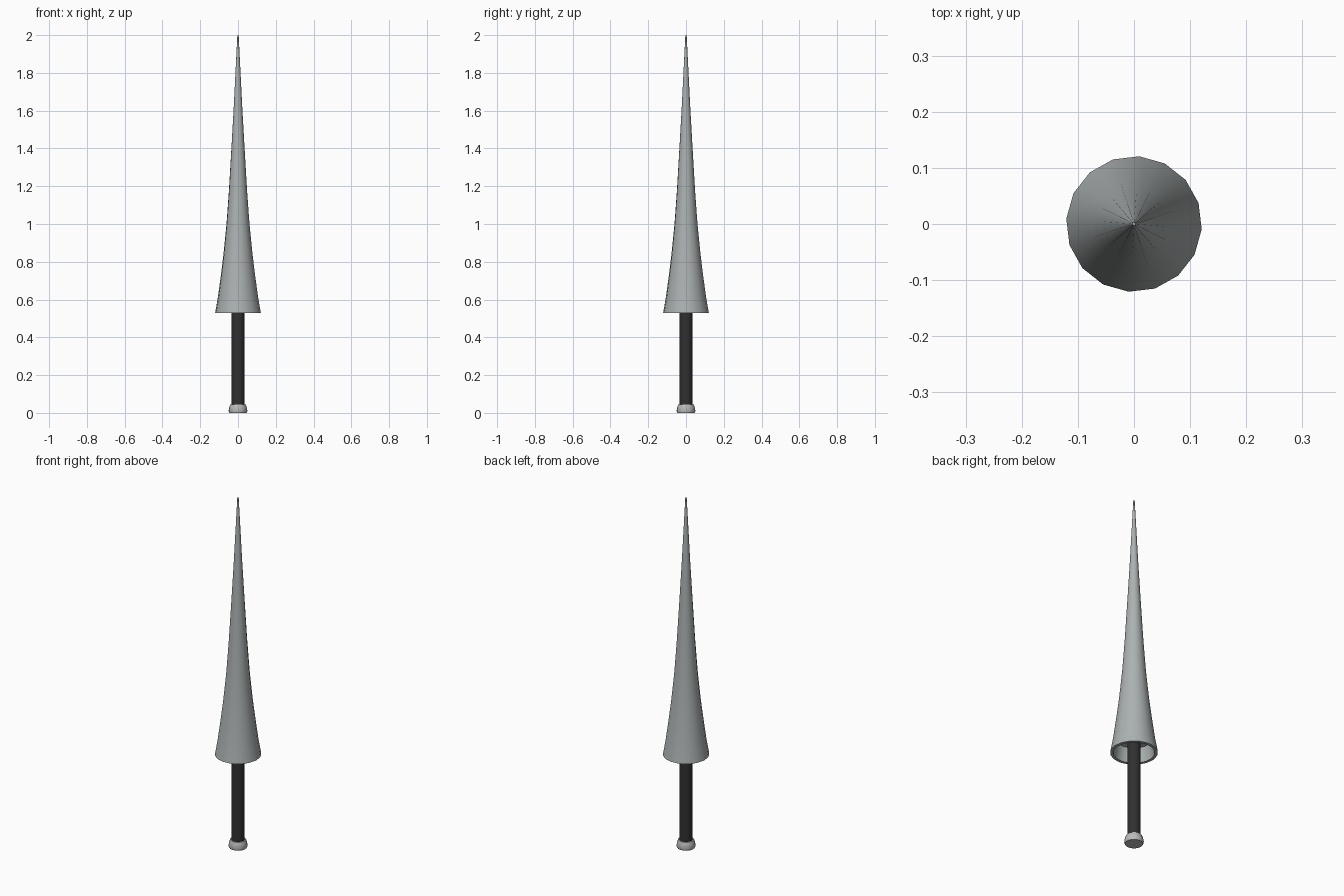
import bpy, math

if "Cube" in bpy.data.objects:
    bpy.data.objects.remove(bpy.data.objects["Cube"])


def material(name, rgb):
    m = bpy.data.materials.new(name)
    m.diffuse_color = (*rgb, 1)
    m.use_nodes = True
    m.node_tree.nodes["Principled BSDF"].inputs["Base Color"].default_value = m.diffuse_color
    return m


steel = material("steel_grey", (0.41, 0.44, 0.44))
dark = material("dark_grip", (0.03, 0.03, 0.03))
pale = material("pale_metal", (0.50, 0.49, 0.49))


def lathe(name, profile, sides, mat, offset=0.0, angle=40):
    """Spin (radius, z) points round z, capping both ends."""
    verts, faces = [], []
    for r, z in profile:
        for i in range(sides):
            a = math.radians(offset) + 2 * math.pi * i / sides
            verts.append((r * math.cos(a), r * math.sin(a), z))
    for k in range(len(profile) - 1):
        for i in range(sides):
            j = (i + 1) % sides
            faces.append((k * sides + i, k * sides + j,
                          (k + 1) * sides + j, (k + 1) * sides + i))
    faces.append(tuple(reversed(range(sides))))
    faces.append(tuple((len(profile) - 1) * sides + i for i in range(sides)))
    me = bpy.data.meshes.new(name)
    me.from_pydata(verts, [], faces)
    me.materials.append(mat)
    ob = bpy.data.objects.new(name, me)
    bpy.context.collection.objects.link(ob)
    bpy.ops.object.select_all(action='DESELECT')
    ob.select_set(True)
    bpy.context.view_layer.objects.active = ob
    bpy.ops.object.shade_smooth_by_angle(angle=math.radians(angle))
    return ob


# Long flared cone, hollow at its lower end
lathe("lance_cone", [
    (0.030, 0.62), (0.092, 0.61), (0.105, 0.53), (0.121, 0.53),
    (0.107, 0.61), (0.092, 0.72), (0.077, 0.84), (0.061, 1.00),
    (0.048, 1.18), (0.035, 1.40), (0.022, 1.63), (0.004, 1.99),
    (0.003, 2.00)], 16, steel, -4.5)

# Grip
lathe("grip", [(0.034, 0.035), (0.034, 0.63)], 16, dark, -4.5)

# Pommel
lathe("pommel", [(0.046, 0.0), (0.050, 0.010), (0.046, 0.032),
                 (0.041, 0.045), (0.034, 0.045)], 16, pale, -4.5)
